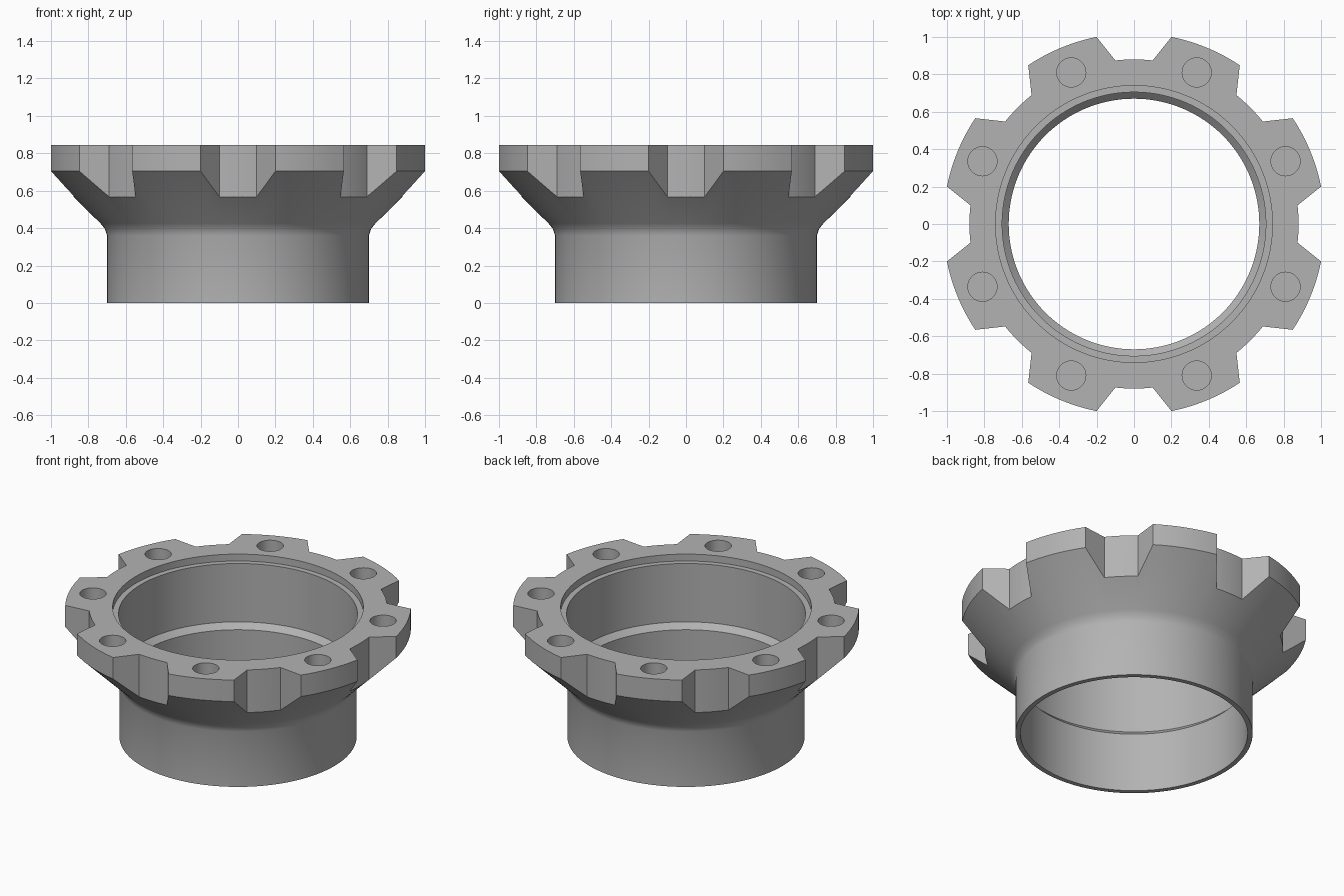
import bpy, bmesh, math
from mathutils import Matrix

if "Cube" in bpy.data.objects:
    bpy.data.objects.remove(bpy.data.objects["Cube"], do_unlink=True)

SEGMENTS = 128
TEETH = 8

metal = bpy.data.materials.new("grey metal")
metal.use_nodes = True
grey = (0.45, 0.45, 0.45, 1)
metal.diffuse_color = grey
metal.node_tree.nodes["Principled BSDF"].inputs["Base Color"].default_value = grey


def new_object(name, bm):
    bmesh.ops.recalc_face_normals(bm, faces=bm.faces)
    mesh = bpy.data.meshes.new(name)
    bm.to_mesh(mesh)
    bm.free()
    mesh.materials.append(metal)
    obj = bpy.data.objects.new(name, mesh)
    bpy.context.collection.objects.link(obj)
    return obj


def lathe(name, profile):
    """Spin a closed (radius, height) profile around z."""
    bm = bmesh.new()
    rings = []
    for i in range(SEGMENTS):
        a = math.tau * i / SEGMENTS
        rings.append([bm.verts.new((r * math.cos(a), r * math.sin(a), z)) for r, z in profile])
    n = len(profile)
    for i, ring in enumerate(rings):
        after = rings[(i + 1) % SEGMENTS]
        for j in range(n):
            k = (j + 1) % n
            bm.faces.new((ring[j], after[j], after[k], ring[k]))
    return new_object(name, bm)


def cut(target, cutter):
    mod = target.modifiers.new("cut", "BOOLEAN")
    mod.operation = "DIFFERENCE"
    mod.solver = "EXACT"
    mod.object = cutter
    bpy.context.view_layer.objects.active = target
    bpy.ops.object.modifier_apply(modifier=mod.name)
    bpy.data.objects.remove(cutter, do_unlink=True)


# Flared collar: outer wall, flange, recessed lip and stepped bore
collar = lathe("flanged_collar", [
    (0.70, 0), (0.70, 0.36), (0.711, 0.395), (0.735, 0.425),
    (1.02, 0.705), (1.02, 0.845),
    (0.74, 0.845), (0.74, 0.80), (0.705, 0.80),
    (0.705, 0.42), (0.67, 0.385), (0.67, 0),
])

# Notches with splayed sides and an arc floor
bm = bmesh.new()
floor = [(0.88 * math.sin(a), 0.88 * math.cos(a))
         for a in (math.radians(6.5) * t / 4 for t in range(-4, 5))]
outline = [(-0.28, 1.1)] + floor + [(0.28, 1.1)]
for i in range(TEETH):
    turn = Matrix.Rotation(math.tau * i / TEETH, 4, "Z")
    face = bm.faces.new([bm.verts.new(turn @ Matrix.Translation((x, y, 0.3)).to_translation())
                         for x, y in outline])
    top = bmesh.ops.extrude_face_region(bm, geom=[face])["geom"]
    bmesh.ops.translate(bm, vec=(0, 0, 0.7), verts=[v for v in top if isinstance(v, bmesh.types.BMVert)])
cut(collar, new_object("notch_cutter", bm))

# Blind bolt holes, one in the middle of each tooth
bm = bmesh.new()
for i in range(TEETH):
    a = math.tau * (i + 0.5) / TEETH
    place = Matrix.Translation((0.877 * math.cos(a), 0.877 * math.sin(a), 0.845))
    bmesh.ops.create_cone(bm, cap_ends=True, segments=32, radius1=0.078, radius2=0.078,
                          depth=0.28, matrix=place)
cut(collar, new_object("bolt_hole_cutter", bm))

# Smooth the round walls, keep the machined edges sharp
bpy.ops.object.select_all(action="DESELECT")
collar.select_set(True)
bpy.context.view_layer.objects.active = collar
bpy.ops.object.shade_smooth_by_angle(angle=math.radians(30))
